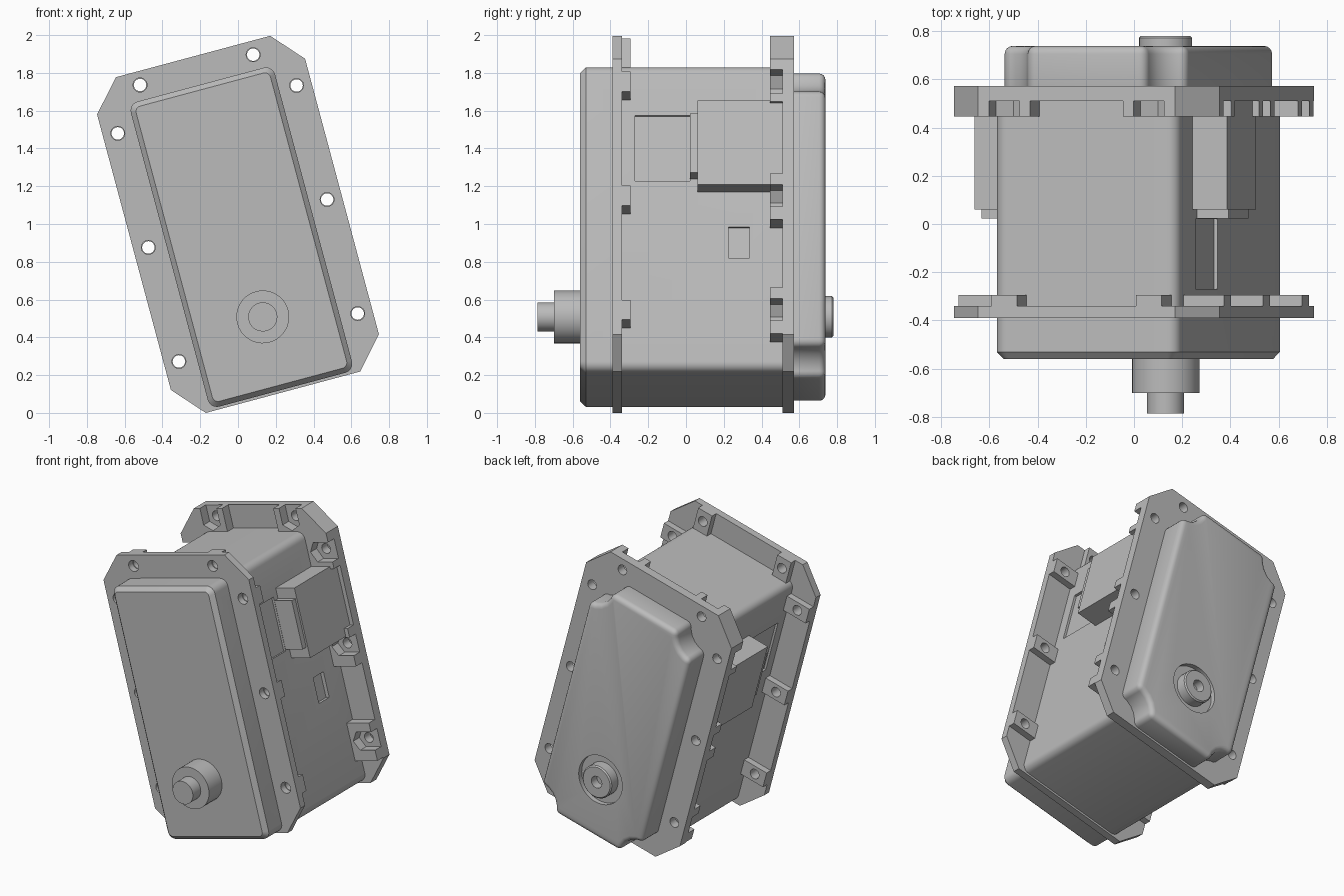
import bpy, bmesh, math

if "Cube" in bpy.data.objects:
    bpy.data.objects.remove(bpy.data.objects["Cube"])

TILT, MID = math.radians(15), 0.998
HOLES = [(s * u, v) for s in (1, -1) for u, v in ((.31, .847), (.49, .63), (.49, .005), (.49, -.62))]
AXLE = (0, -.507)

grey = bpy.data.materials.new("housing grey")
grey.diffuse_color = (.5, .5, .5, 1)
grey.use_nodes = True
grey.node_tree.nodes["Principled BSDF"].inputs["Base Color"].default_value = grey.diffuse_color


def place(u, y, v):
    """Housing coordinates (width u, depth y, height v) to the tilted stance."""
    c, s = math.cos(TILT), math.sin(TILT)
    return (u * c - v * s, y, MID + u * s + v * c)


def loft(bm, rings):
    """Skin a list of (outline, y) sections and cap the ends."""
    loops = [[bm.verts.new(place(u, y, v)) for u, v in pts] for pts, y in rings]
    for a, b in zip(loops, loops[1:]):
        for i in range(len(a)):
            j = (i + 1) % len(a)
            bm.faces.new((a[i], a[j], b[j], b[i]))
    bm.faces.new(loops[0])
    bm.faces.new(loops[-1])


def build(name, *solids):
    bm = bmesh.new()
    for rings in solids:
        loft(bm, rings)
    bmesh.ops.recalc_face_normals(bm, faces=bm.faces)
    mesh = bpy.data.meshes.new(name)
    bm.to_mesh(mesh)
    bm.free()
    mesh.materials.append(grey)
    ob = bpy.data.objects.new(name, mesh)
    bpy.context.collection.objects.link(ob)
    return ob


def prism(pts, y0, y1):
    return [(pts, y0), (pts, y1)]


def rect(u0, u1, v0, v1):
    return [(u0, v0), (u1, v0), (u1, v1), (u0, v1)]


def circle(center, r, n=40):
    return [(center[0] + r * math.cos(2 * math.pi * i / n),
             center[1] + r * math.sin(2 * math.pi * i / n)) for i in range(n)]


def mirror(pts):
    return [(-u, v) for u, v in pts]


def corners(w, v0, v1, r, concave=False, n=6):
    """Rectangle outline with rounded or scooped corners."""
    pts = []
    for k, (su, v, sv) in enumerate(((1, v1, 1), (-1, v1, 1), (-1, v0, -1), (1, v0, -1))):
        for i in range(n + 1):
            t = i / n
            if concave:
                a = math.radians(90 * k + 270 - 90 * t)
                pts.append((su * w + r * math.cos(a), v + r * math.sin(a)))
            else:
                a = math.radians(90 * (k + t))
                pts.append((su * (w - r) + r * math.cos(a), v - sv * r + r * math.sin(a)))
    return pts


def activate(ob):
    bpy.ops.object.select_all(action='DESELECT')
    ob.select_set(True)
    bpy.context.view_layer.objects.active = ob


def cut(ob, *solids):
    cutter = build("cutter", *solids)
    cutter.hide_render = True
    mod = ob.modifiers.new("cut", 'BOOLEAN')
    mod.operation, mod.solver, mod.object = 'DIFFERENCE', 'EXACT', cutter
    activate(ob)
    bpy.ops.object.modifier_apply(modifier=mod.name)
    bpy.data.objects.remove(cutter)


def smooth(ob):
    activate(ob)
    bpy.ops.object.shade_smooth_by_angle(angle=math.radians(30))


# Main housing with a chamfered front rim and shallow side pockets
full = corners(.395, -.906, .766, .05)
face = corners(.368, -.879, .739, .03)
body = build("housing", [(face, -.56), (full, -.53), (full, .55)])
pockets = []
for s in (1, -1):
    pockets.append(prism(rect(s * .38, s * .6, .133, .49), -.27, .02))
    pockets.append(prism(rect(s * .37, s * .6, -.29, -.12), .225, .335))
cut(body, *pockets)
smooth(body)

# Mounting flanges with screw holes
plate = [(.423, .92), (.57, .755), (.57, -.755), (.423, -.92),
         (-.423, -.92), (-.57, -.755), (-.57, .755), (-.423, .92)]
for name, y0, y1, r in (("front_flange", -.39, -.34, .037), ("back_flange", .51, .573, .033)):
    flange = build(name, prism(plate, y0, y1))
    cut(flange, *[prism(circle(h, r, 24), y0 - .1, y1 + .1) for h in HOLES])
    smooth(flange)

# Square screw bosses behind the front flange
bosses = []
for u, v in HOLES:
    s = math.copysign(1, u)
    if v > .8:
        pts = rect(u - .054, u + .054, .75, .92)
    else:
        pts = rect(s * .38, s * .57, v - .054, v + .054)
    bosses.append(prism(pts, -.345, -.295))
front_bosses = build("front_screw_bosses", *bosses)
cut(front_bosses, *[prism(circle(h, .033, 24), -.5, -.2) for h in HOLES])
smooth(front_bosses)

# Nut pockets on the back flange: joined at the top corners, single along the sides
corner = [(.2, .75), (.2, .92), (.245, .92), (.245, .81), (.31, .772), (.375, .81), (.375, .92),
          (.423, .92), (.57, .755), (.57, .695), (.453, .695), (.415, .63), (.453, .565),
          (.57, .565), (.57, .52), (.38, .52), (.38, .75)]
nuts = [corner]
for v in (.005, -.62):
    nuts.append([(.38, v - .13), (.57, v - .13), (.57, v - .06), (.453, v - .06), (.415, v),
                 (.453, v + .06), (.57, v + .06), (.57, v + .12), (.38, v + .12)])
build("back_nut_pockets", *[prism(p, .445, .515) for q in nuts for p in (q, mirror(q))])

# Side connector boxes with a narrower lip in front
for side, s in (("right", 1), ("left", -1)):
    build(side + "_connector_box", prism(rect(s * .38, s * .542, .072, .535), .06, .512))
    build(side + "_connector_lip", prism(rect(s * .37, s * .53, .143, .465), .022, .065))

# Back cover: scooped corners, rounded rim, round recess around the bearing
cover = build("back_cover", prism(corners(.395, -.906, .766, .14, True, 5), .53, .738))
bevel = cover.modifiers.new("round", 'BEVEL')
bevel.width, bevel.segments, bevel.limit_method = .033, 4, 'ANGLE'
bevel.angle_limit = math.radians(40)
activate(cover)
bpy.ops.object.modifier_apply(modifier=bevel.name)
cut(cover, prism(circle(AXLE, .165, 48), .705, .9))
smooth(cover)

# Bearing stub on the back
stub = build("back_bearing", [(circle(AXLE, .11), .68), (circle(AXLE, .11), .772),
                              (circle(AXLE, .102), .78)])
cut(stub, prism(circle(AXLE, .04, 24), .72, .9))
smooth(stub)

# Output shaft on the front
smooth(build("shaft_collar", prism(circle(AXLE, .14), -.70, -.54)))
smooth(build("output_shaft", prism(circle(AXLE, .077), -.785, -.68)))
